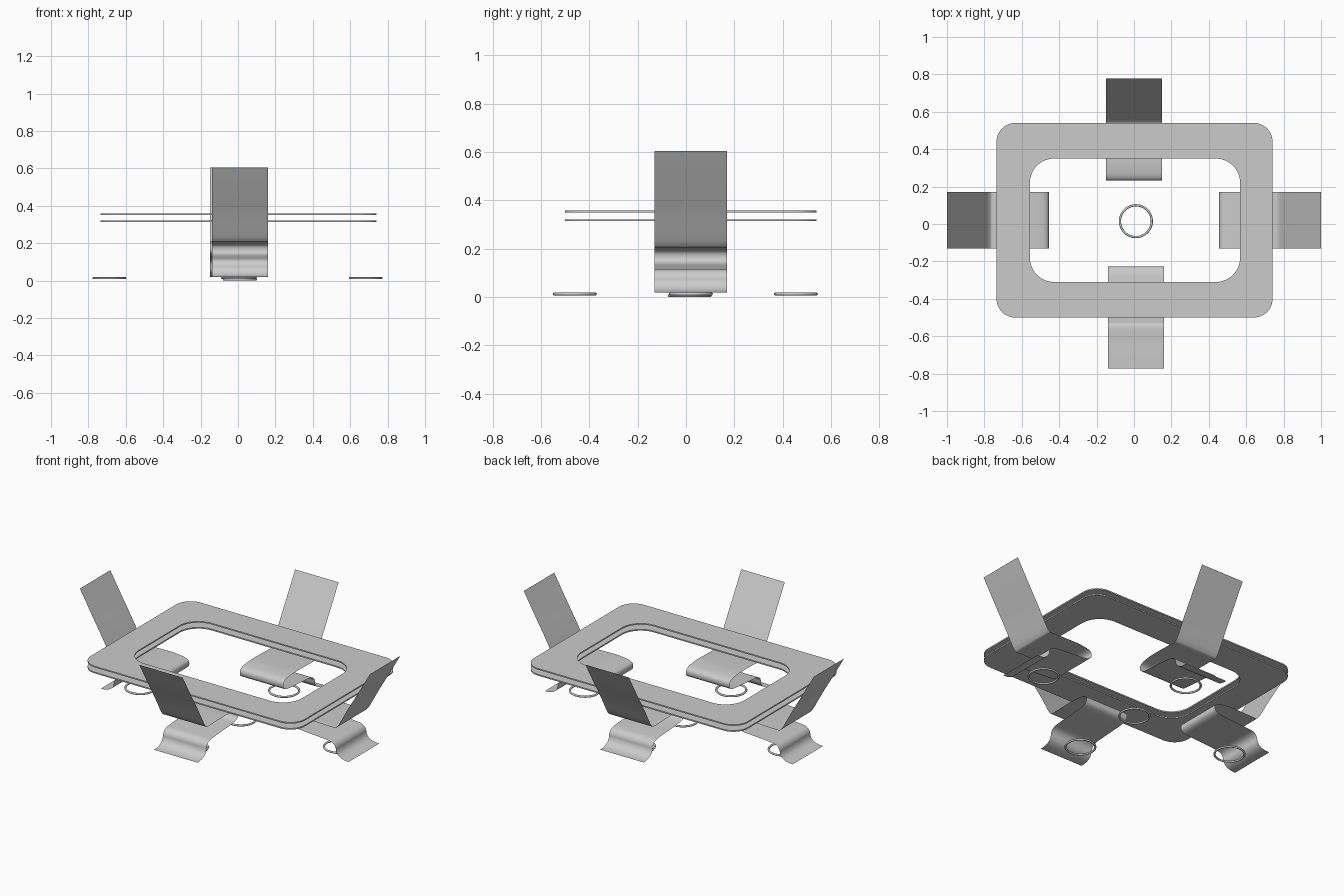
import bpy, bmesh, math
from mathutils import Vector, Matrix

if "Cube" in bpy.data.objects:
    bpy.data.objects.remove(bpy.data.objects["Cube"])

# Clip cross-section: (distance from centre, height), foot to tip
CLIP = [(0.855, 0.020), (0.825, 0.022), (0.798, 0.030), (0.778, 0.045), (0.768, 0.064),
        (0.764, 0.085), (0.752, 0.103), (0.730, 0.114), (0.700, 0.118), (0.635, 0.123), (0.570, 0.127),
        (0.510, 0.132), (0.478, 0.138), (0.460, 0.150), (0.455, 0.167), (0.460, 0.185),
        (0.478, 0.197), (0.510, 0.204), (0.570, 0.209), (0.660, 0.208), (0.740, 0.206),
        (0.762, 0.207), (0.775, 0.218), (0.792, 0.243), (0.850, 0.348), (0.925, 0.475), (1.0, 0.605)]


def smooth_path(pts, n=4):
    """Catmull-Rom interpolation through the points."""
    p = [Vector(q) for q in pts]
    p = [2 * p[0] - p[1]] + p + [2 * p[-1] - p[-2]]
    out = []
    for i in range(1, len(p) - 2):
        a, b, c, d = p[i - 1:i + 3]
        for k in range(n):
            t = k / n
            out.append(0.5 * (2 * b + (c - a) * t + (2 * a - 5 * b + 4 * c - d) * t * t
                              + (3 * b - a - 3 * c + d) * t ** 3))
    return out + [p[-2]]


def finish(name, bm, smooth=False):
    me = bpy.data.meshes.new(name)
    bm.to_mesh(me)
    bm.free()
    if smooth:
        me.shade_smooth()
    ob = bpy.data.objects.new(name, me)
    bpy.context.collection.objects.link(ob)
    return ob


def clip(name, angle, shift, centre):
    """Bent spring strip 0.3 wide, facing the given direction."""
    bm = bmesh.new()
    rows = [[bm.verts.new((d - shift, s, z)) for s in (-0.15, 0.15)]
            for d, z in smooth_path(CLIP)]
    for a, b in zip(rows, rows[1:]):
        bm.faces.new((a[0], a[1], b[1], b[0]))
    bm.transform(Matrix.Translation((*centre, 0)) @ Matrix.Rotation(angle, 4, 'Z'))
    finish(name, bm, True)


def rounded_rect(cx, cy, hx, hy, r, n=12):
    pts = []
    for q, (sx, sy) in enumerate([(1, 1), (-1, 1), (-1, -1), (1, -1)]):
        for k in range(n + 1):
            a = math.pi / 2 * (q + k / n)
            pts.append((cx + sx * (hx - r) + r * math.cos(a),
                        cy + sy * (hy - r) + r * math.sin(a)))
    return pts


def frame(name, z, t=0.008):
    """Flat rectangular plate with a rounded window."""
    bm = bmesh.new()
    outer = rounded_rect(0.003, 0.02, 0.738, 0.52, 0.10)
    inner = rounded_rect(0.005, 0.02, 0.562, 0.33, 0.13)
    loops = [[bm.verts.new((x, y, h)) for x, y in ring]
             for ring, h in ((outer, z - t / 2), (outer, z + t / 2),
                             (inner, z + t / 2), (inner, z - t / 2))]
    n = len(outer)
    for j in range(4):
        a, b = loops[j], loops[(j + 1) % 4]
        for i in range(n):
            k = (i + 1) % n
            bm.faces.new((a[i], a[k], b[k], b[i]))
    bmesh.ops.recalc_face_normals(bm, faces=bm.faces)
    finish(name, bm)


def ring(name, x, y, z):
    bpy.ops.mesh.primitive_torus_add(location=(x, y, z), major_radius=0.085, minor_radius=0.006,
                                     major_segments=48, minor_segments=10)
    bpy.context.object.name = name
    bpy.ops.object.shade_smooth()


# Four spring clips
clip("right_clip", 0, 0, (0, 0.02))
clip("left_clip", math.pi, 0, (0, 0.02))
clip("back_clip", math.pi / 2, 0.223, (0, 0))
clip("front_clip", -math.pi / 2, 0.227, (0.01, 0))

# Pair of stacked frame plates
frame("lower_frame", 0.318)
frame("upper_frame", 0.355)

# Thin rings under the clips and at the centre
ring("centre_ring", 0.01, 0.015, 0.006)
ring("right_ring", 0.683, 0.02, 0.013)
ring("left_ring", -0.688, 0.02, 0.013)
ring("back_ring", 0.0, 0.455, 0.013)
ring("front_ring", 0.01, -0.46, 0.013)
